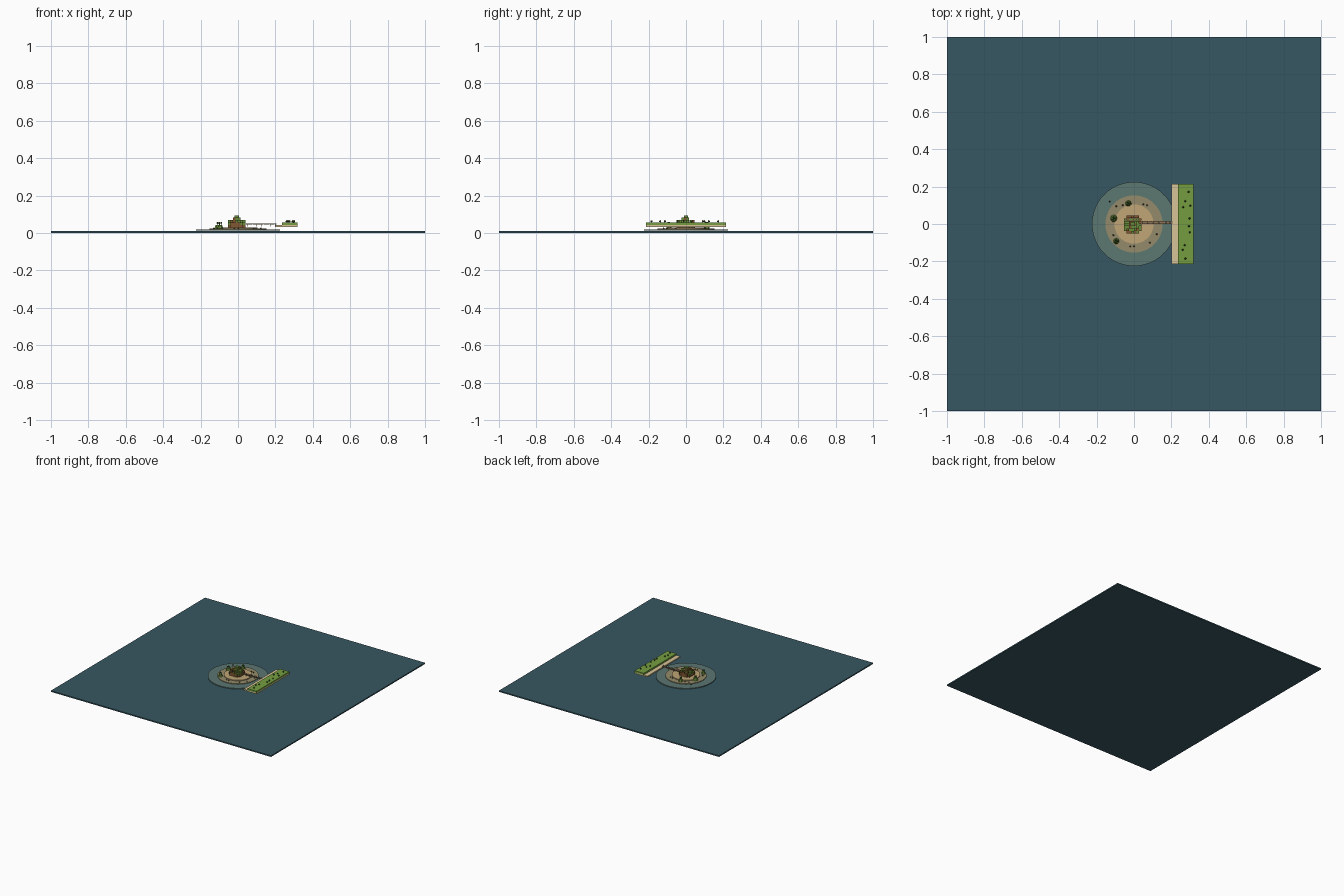
import bpy, bmesh, math, random
from mathutils import Matrix, Vector

if "Cube" in bpy.data.objects:
    bpy.data.objects.remove(bpy.data.objects["Cube"])

random.seed(4)


def mat(name, r, g, b):
    m = bpy.data.materials.new(name)
    m.diffuse_color = [(c / 255) ** 2.2 for c in (r, g, b)] + [1]
    m.use_nodes = True
    m.node_tree.nodes["Principled BSDF"].inputs["Base Color"].default_value = m.diffuse_color
    return m


WATER = mat("water", 58, 88, 98)
SHALLOW = mat("shallows", 92, 118, 112)
WET = mat("wet_sand", 146, 138, 106)
SAND = mat("sand", 190, 164, 118)
PALE = mat("pale_sand", 214, 194, 150)
GRASS = mat("grass", 116, 156, 66)
LEAF = mat("leaf", 66, 96, 44)
TRUNK = mat("trunk", 84, 62, 40)
EARTH = mat("earth", 128, 88, 52)
MOSS = mat("moss", 104, 140, 60)
WOOD = mat("wood", 140, 116, 88)


def finish(name, bm, material):
    me = bpy.data.meshes.new(name)
    bm.to_mesh(me)
    bm.free()
    me.materials.append(material)
    ob = bpy.data.objects.new(name, me)
    bpy.context.collection.objects.link(ob)
    return ob


def add_box(bm, x0, x1, y0, y1, z0, z1):
    m = (Matrix.Translation(((x0 + x1) / 2, (y0 + y1) / 2, (z0 + z1) / 2))
         @ Matrix.Diagonal((x1 - x0, y1 - y0, z1 - z0, 1)))
    bmesh.ops.create_cube(bm, size=1, matrix=m)


def add_cone(bm, x, y, z0, z1, r0, r1, n):
    bmesh.ops.create_cone(bm, cap_ends=True, segments=n, radius1=r0, radius2=r1,
                          depth=z1 - z0, matrix=Matrix.Translation((x, y, (z0 + z1) / 2)))


def box(name, material, *dims):
    bm = bmesh.new()
    add_box(bm, *dims)
    return finish(name, bm, material)


def disc(name, material, r, z0, z1):
    bm = bmesh.new()
    add_cone(bm, 0, 0, z0, z1, r, r, 48)
    return finish(name, bm, material)


# Sea and stepped island
box("sea", WATER, -1, 1, -1, 1, 0, 0.01)
disc("shallows", SHALLOW, 0.225, 0.013, 0.019)
disc("wet_sand_ring", WET, 0.153, 0.017, 0.024)
disc("island_sand", SAND, 0.105, 0.021, 0.030)

# Neighbouring shore: beach strip and grass bank
box("shore_beach", PALE, 0.20, 0.318, -0.213, 0.213, 0.033, 0.043)
box("shore_grass", GRASS, 0.235, 0.318, -0.213, 0.213, 0.041, 0.056)

# Blocky mound: columns of small cubes, higher towards the middle
S = 0.0135
earth, moss = bmesh.new(), bmesh.new()
for i in range(-3, 4):
    for j in range(-3, 4):
        d = math.hypot(i, j)
        if d > 3.7:
            continue
        h = 4 if d < 1.5 else 3 if d < 3.1 else 2
        if h == 3 and random.random() < 0.25:
            h = 2
        x, y = -0.007 + i * S, -0.003 + j * S
        for k in range(h):
            top = k == h - 1 and random.random() < 0.55
            z = 0.029 + k * S
            add_box(moss if top else earth, x - S * .49, x + S * .49,
                    y - S * .49, y + S * .49, z, z + S * .98)
add_box(moss, -0.02, 0.005, -0.01, 0.012, 0.082, 0.093)
finish("mound_earth", earth, EARTH)
finish("mound_moss", moss, MOSS)

# Plank bridge with posts and thin rails
bridge = bmesh.new()
for k in range(14):
    x = 0.042 + k * 0.0117
    add_box(bridge, x, x + 0.0105, 0.001, 0.017, 0.042, 0.045)
for y in (0.002, 0.016):
    add_box(bridge, 0.042, 0.206, y - .0008, y + .0008, 0.049, 0.0505)
    for k in range(7):
        x = 0.05 + k * 0.025
        add_box(bridge, x - .001, x + .001, y - .001, y + .001, 0.035, 0.051)
finish("bridge", bridge, WOOD)

# Grassy boulders with small plants on the sand
rocks, plants = bmesh.new(), bmesh.new()
for x, y, r in ((-0.107, 0.03, 0.02), (-0.03, 0.11, 0.017), (-0.095, -0.092, 0.016)):
    add_cone(rocks, x, y, 0.024, 0.043, r, r * .65, 7)
    for a in range(3):
        px, py = x + .006 * math.cos(a * 2.1), y + .006 * math.sin(a * 2.1)
        add_cone(plants, px, py, 0.042, 0.051, .0015, .0015, 5)
        bmesh.ops.create_icosphere(plants, subdivisions=1, radius=.0055,
                                   matrix=Matrix.Translation((px, py, 0.054)))
finish("boulders", rocks, MOSS)
finish("boulder_plants", plants, LEAF)

# Scattered pebbles and driftwood
pebbles = bmesh.new()
for x, y in ((-0.13, 0.12), (-0.095, 0.095), (0.07, 0.10), (0.122, -0.055), (0.0, -0.12),
             (-0.02, -0.12), (-0.11, -0.06), (0.085, -0.10), (-0.06, 0.10), (0.05, 0.105)):
    bmesh.ops.create_icosphere(pebbles, subdivisions=1, radius=.005,
                               matrix=Matrix.Translation((x, y, 0.025)))
finish("pebbles", pebbles, TRUNK)

# Shrubs along the shore
stems, crowns = bmesh.new(), bmesh.new()
for x, y in ((0.292, 0.172), (0.274, 0.122), (0.263, 0.09), (0.301, 0.098), (0.297, 0.03),
             (0.294, -0.012), (0.298, -0.045), (0.271, -0.113), (0.26, -0.138), (0.275, -0.185)):
    add_cone(stems, x, y, 0.055, 0.061, .0015, .0015, 5)
    bmesh.ops.create_icosphere(crowns, subdivisions=1, radius=.006,
                               matrix=Matrix.Translation((x, y, 0.063)))
finish("shrub_stems", stems, TRUNK)
finish("shrub_crowns", crowns, LEAF)
